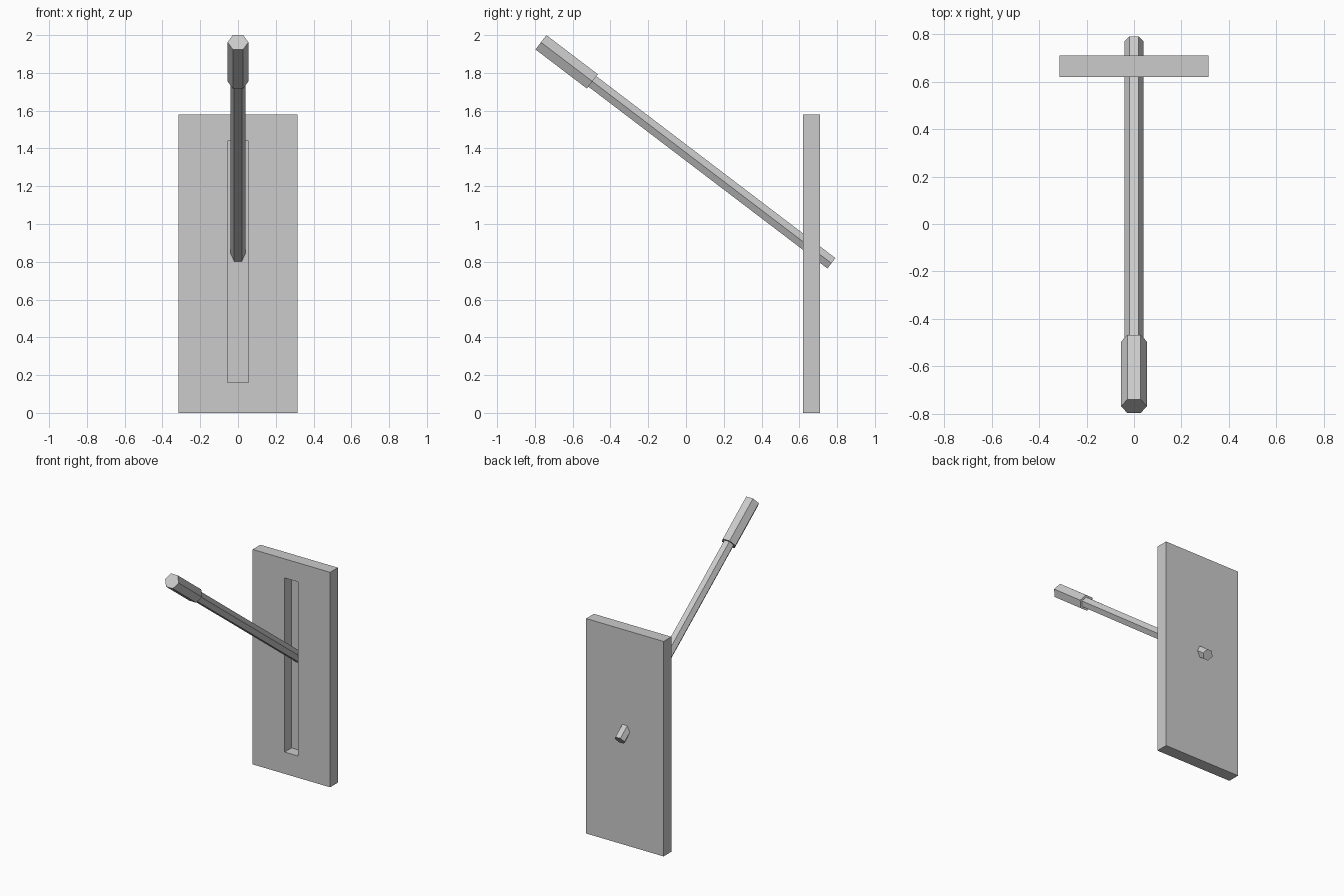
import bpy, bmesh, math
from mathutils import Vector, Matrix

if "Cube" in bpy.data.objects:
    bpy.data.objects.remove(bpy.data.objects["Cube"])


def mesh_object(name, bm):
    bmesh.ops.recalc_face_normals(bm, faces=bm.faces)
    me = bpy.data.meshes.new(name)
    bm.to_mesh(me)
    bm.free()
    ob = bpy.data.objects.new(name, me)
    bpy.context.collection.objects.link(ob)
    return ob


def box(name, lo, hi):
    lo, hi = Vector(lo), Vector(hi)
    bm = bmesh.new()
    bmesh.ops.create_cube(bm, size=1, matrix=Matrix.Translation((lo + hi) / 2)
                          @ Matrix.Diagonal((*(hi - lo), 1)))
    return mesh_object(name, bm)


def hex_rod(name, a, b, radius):
    """Six-sided rod from a to b in the YZ plane, corners pointing along x."""
    d = (b - a).normalized()
    side = Vector((1, 0, 0))
    up = d.cross(side)
    bm = bmesh.new()
    rings = []
    for end in (a, b):
        rings.append([bm.verts.new(end + radius * (math.cos(t) * side + math.sin(t) * up))
                      for t in (i * math.pi / 3 for i in range(6))])
    for i in range(6):
        j = (i + 1) % 6
        bm.faces.new((rings[0][i], rings[0][j], rings[1][j], rings[1][i]))
    for r in rings:
        bm.faces.new(r)
    return mesh_object(name, bm)


# Wall plate with a blind slot cut into its front
plate = box("wall_plate", (-0.315, 0.62, 0), (0.315, 0.71, 1.58))
cutter = box("slot_cutter", (-0.055, 0.55, 0.16), (0.055, 0.70, 1.44))
cutter.hide_render = True
cutter.hide_set(True)
cut = plate.modifiers.new("slot", 'BOOLEAN')
cut.operation = 'DIFFERENCE'
cut.solver = 'EXACT'
cut.object = cutter

# Lever shaft through the plate, with a thicker grip on its raised end
tip = Vector((0, 0.77, 0.792))
top = Vector((0, -0.768, 1.962))
grip_start = top + (tip - top).normalized() * 0.342
hex_rod("lever_shaft", tip, grip_start, 0.04)
hex_rod("lever_grip", grip_start, top, 0.055)
